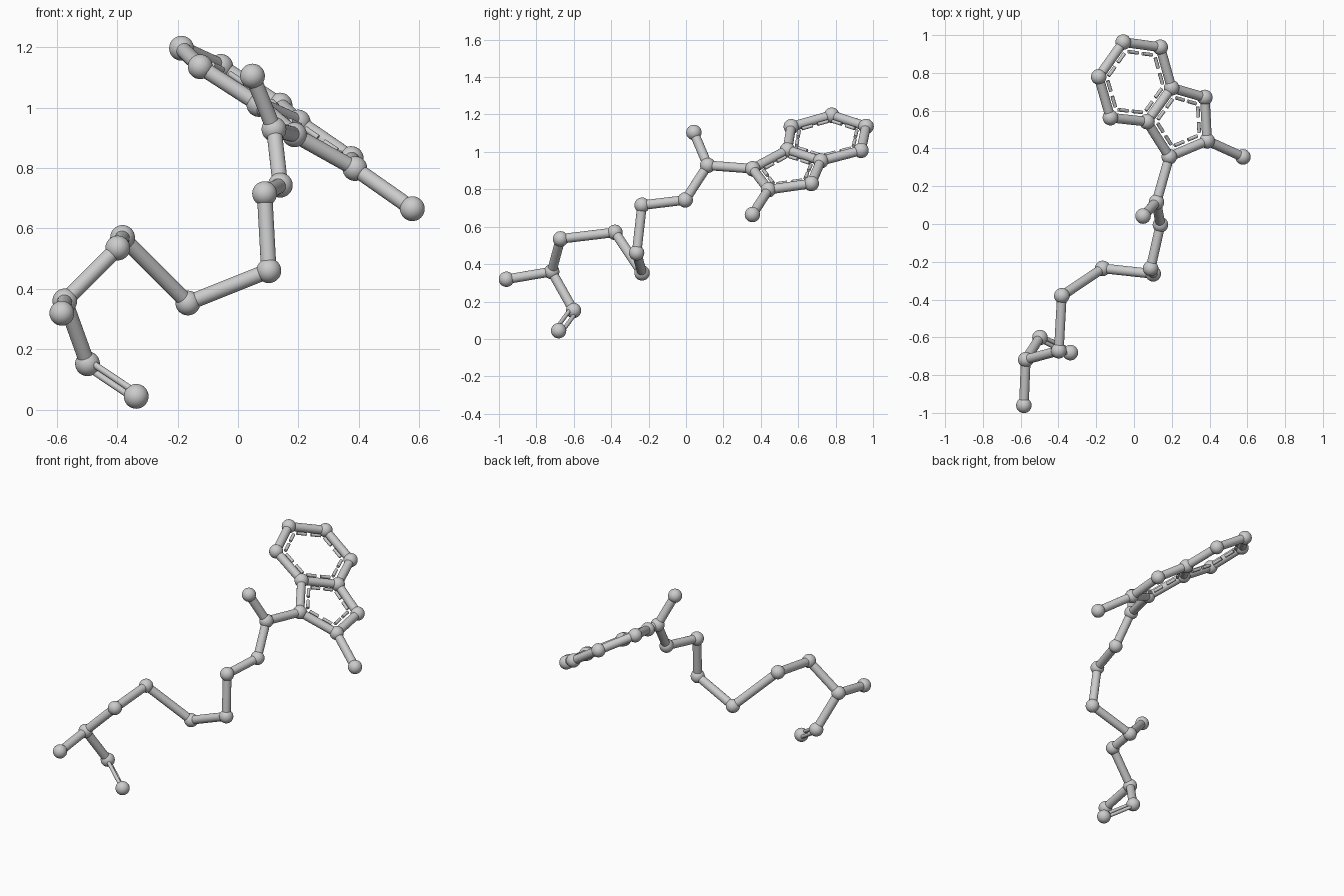
import bpy
from mathutils import Vector

if "Cube" in bpy.data.objects:
    bpy.data.objects.remove(bpy.data.objects["Cube"])

ATOM_R, BOND_R, THIN_R = 0.041, 0.0255, 0.0095

# atom positions along the molecule
atoms = {k: Vector(v) for k, v in {
    "A": (.577, .355, .665), "B": (.387, .441, .798), "C": (.375, .670, .831),
    "D": (.199, .721, .952), "E": (.139, .936, 1.008), "F": (-.057, .963, 1.136),
    "G": (-.187, .779, 1.196), "H": (-.125, .563, 1.135), "I": (.069, .542, 1.010),
    "J": (.187, .356, .910), "K": (.119, .116, .928), "L": (.048, .042, 1.104),
    "M": (.140, -.004, .743), "N": (.088, -.235, .715), "O": (.102, -.264, .460),
    "P": (-.166, -.235, .353), "Q": (-.382, -.380, .570), "R": (-.398, -.671, .535),
    "S": (-.573, -.718, .360), "T": (-.583, -.960, .319), "U": (-.498, -.601, .152),
    "V": (-.337, -.681, .044)}.items()}
single_bonds = "AB BC CD DE EF FG GH HI ID IJ JB JK KL KM MN NO OP PQ QR RS ST SU".split()
rings = {"six_ring": "DEFGHI", "five_ring": "BCDIJ"}


def rod(name, a, b, radius, sides=24):
    d = b - a
    bpy.ops.mesh.primitive_cylinder_add(vertices=sides, radius=radius,
                                        depth=d.length, location=(a + b) / 2)
    ob = bpy.context.object
    ob.name = name
    ob.rotation_euler = d.to_track_quat('Z', 'Y').to_euler()
    bpy.ops.object.shade_smooth_by_angle()


# atoms
for k, p in atoms.items():
    bpy.ops.mesh.primitive_uv_sphere_add(segments=32, ring_count=16,
                                         radius=ATOM_R, location=p)
    bpy.context.object.name = "atom_" + k.lower()
    bpy.ops.object.shade_smooth()

# single bonds
for a, b in single_bonds:
    rod("bond_" + (a + b).lower(), atoms[a], atoms[b], BOND_R)

# double bond, its two rods lying in the plane of the neighbouring bond
u, v = atoms["U"], atoms["V"]
axis = (v - u).normalized()
side = u - atoms["S"]
side = (side - axis * side.dot(axis)).normalized()
for s in (-1, 1):
    rod("double_bond", u + side * s * .0175, v + side * s * .0175, .011)

# dashed aromatic lines inside each ring
for name, keys in rings.items():
    pts = [atoms[k] for k in keys]
    centre = sum(pts, Vector()) / len(pts)
    apothem = sum(((pts[i - 1] + pts[i]) / 2 - centre).length
                  for i in range(len(pts))) / len(pts)
    inner = [centre.lerp(p, 1 - .046 / apothem) for p in pts]
    for i in range(len(inner)):
        a, b = inner[i - 1], inner[i]
        for t0, t1 in ((.08, .42), (.58, .92)):
            rod(name + "_dash", a.lerp(b, t0), a.lerp(b, t1), THIN_R, 16)
